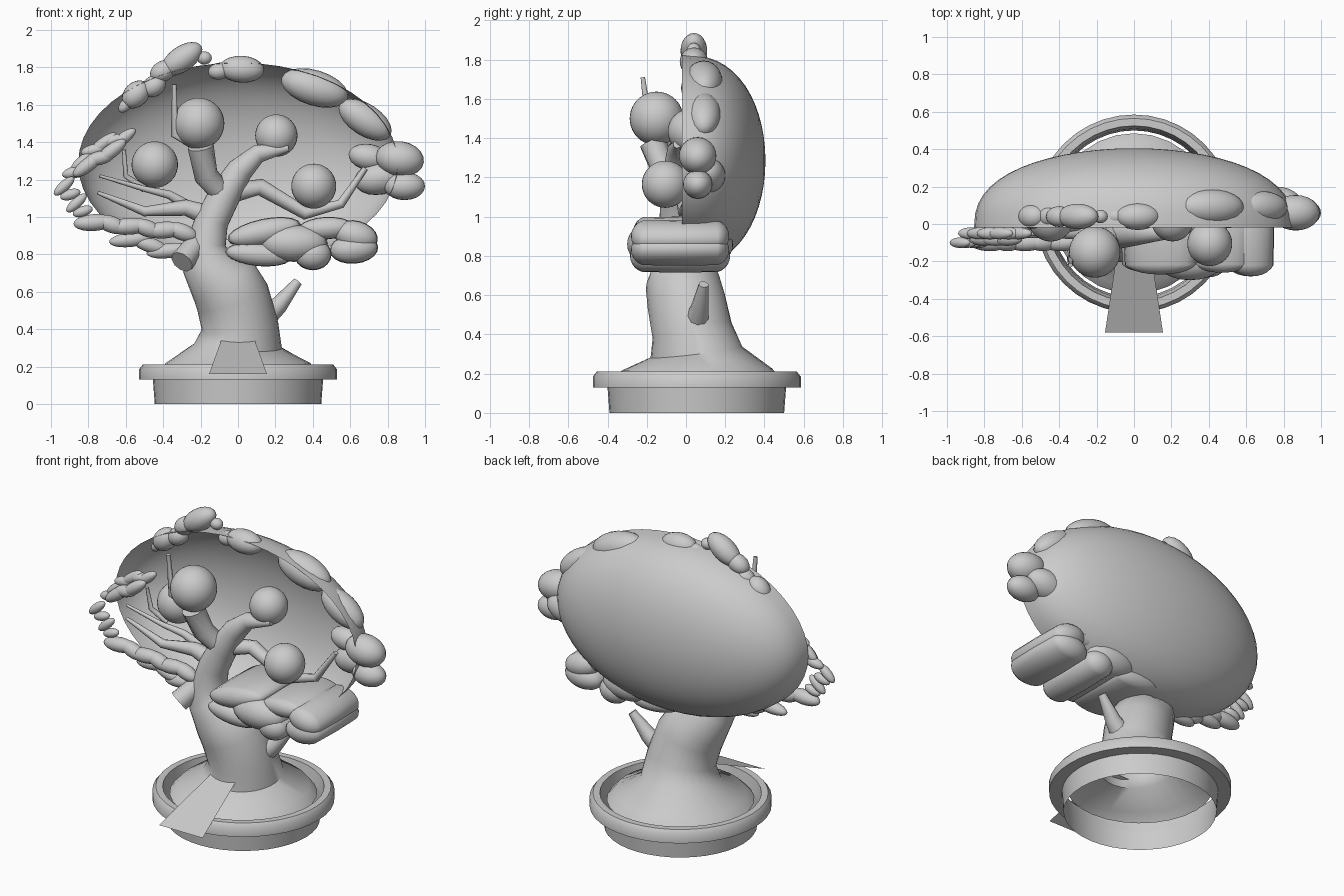
import bpy, bmesh, math
from mathutils import Vector, Matrix

if "Cube" in bpy.data.objects:
    bpy.data.objects.remove(bpy.data.objects["Cube"])

TURN = Matrix.Rotation(math.pi / 2, 4, 'X')
CY = .055


def finish(name, bm, smooth=True):
    bmesh.ops.recalc_face_normals(bm, faces=bm.faces)
    me = bpy.data.meshes.new(name)
    bm.to_mesh(me)
    bm.free()
    ob = bpy.data.objects.new(name, me)
    bpy.context.collection.objects.link(ob)
    if smooth:
        bpy.ops.object.select_all(action='DESELECT')
        ob.select_set(True)
        bpy.context.view_layer.objects.active = ob
        bpy.ops.object.shade_smooth_by_angle(angle=math.radians(50))


def tube(name, co, radii, sides, open_start=False):
    """Round tube through points with a radius at each."""
    bm = bmesh.new()
    rings = []
    for i, (p, r) in enumerate(zip(co, radii)):
        t = (co[min(i + 1, len(co) - 1)] - co[max(i - 1, 0)]).normalized()
        u = t.cross(Vector((0, 1, 0))).normalized()
        v = u.cross(t)
        angles = [math.tau * k / sides for k in range(sides)]
        rings.append([bm.verts.new(p + r * (u * math.cos(a) + v * math.sin(a))) for a in angles])
    for r0, r1 in zip(rings, rings[1:]):
        for k in range(sides):
            bm.faces.new((r0[k - 1], r0[k], r1[k], r1[k - 1]))
    if not open_start:
        bm.faces.new(rings[0])
    bm.faces.new(rings[-1])
    finish(name, bm)


def branch(name, y0, y1, r0, r1, path):
    """Tapering branch along (x, z) points, drifting from y0 to y1."""
    n = len(path) - 1
    co = [Vector((x, y0 + (y1 - y0) * i / n, z)) for i, (x, z) in enumerate(path)]
    tube(name, co, [r0 + (r1 - r0) * i / n for i in range(n + 1)], 10)


def blobs(name, y, items, stretch=0):
    """Ellipsoids (x, z, half length, half height, tilt); stretch draws them out along y."""
    bm = bmesh.new()
    for x, z, a, b, tilt in items:
        rot = Matrix.Rotation(-math.radians(tilt), 3, 'Y')
        ball = bmesh.ops.create_uvsphere(bm, u_segments=20, v_segments=12, radius=1, matrix=TURN)
        for v in ball['verts']:
            c = v.co
            s = 0 if abs(c.y) < .01 else math.copysign(stretch, c.y)
            v.co = rot @ Vector((c.x * a, c.y * b + s, c.z * b)) + Vector((x, y, z))
    finish(name, bm)


def leaf_chain(name, y, start, end, count, a, b, tilt, bow=0):
    """Overlapping leaves spaced along a bowed line."""
    items = []
    for i in range(count):
        t = i / (count - 1)
        x, z = (p + (q - p) * t for p, q in zip(start, end))
        items.append((x, z + bow * math.sin(math.pi * t), a * (1 - .2 * (i % 2)), b,
                      tilt + 12 * (-1) ** i))
    blobs(name, y, items)


# Pot wall with a hollow overhanging rim, open above and below
bm = bmesh.new()
vs = [bm.verts.new((r, CY, z)) for r, z in
      ((.445, 0), (.455, .13), (.53, .13), (.53, .185), (.51, .21), (.47, .21), (.455, .13))]
es = [bm.edges.new(e) for e in zip(vs, vs[1:])]
bmesh.ops.spin(bm, geom=vs + es, cent=(0, CY, 0), axis=(0, 0, 1), angle=math.tau, steps=40)
bmesh.ops.remove_doubles(bm, verts=bm.verts, dist=1e-4)
finish("pot", bm)

# Flared root mound and leaning trunk
trunk = [(0, .17, .43), (0, .22, .385), (0, .31, .235), (.01, .42, .205), (-.03, .57, .2),
         (-.08, .66, .19), (-.17, .76, .135), (-.17, .86, .105), (-.14, .98, .09),
         (-.07, 1.12, .085), (.01, 1.25, .07), (.11, 1.34, .05), (.27, 1.37, .02)]
tube("trunk", [Vector((x, CY - .1 * min(1, max(0, z - .3) / .5), z)) for x, z, r in trunk],
     [r for x, z, r in trunk], 28, True)

# Hollow canopy shell, open at the front
bm = bmesh.new()
bmesh.ops.create_uvsphere(bm, u_segments=48, v_segments=28, radius=1, matrix=TURN)
bmesh.ops.delete(bm, geom=[v for v in bm.verts if v.co.y < -.001], context='VERTS')
for v in bm.verts:
    v.co = (v.co.x * .855, .425 * max(v.co.y, 0) ** .8 - .02, 1.285 + v.co.z * .54)
finish("canopy_shell", bm)

# Sloping plaque resting on the pot rim
bm = bmesh.new()
bm.faces.new([bm.verts.new((s * w, y, z)) for s, w, y, z in
              ((-1, .155, -.58, .16), (1, .155, -.58, .16), (1, .09, -.15, .34), (-1, .09, -.15, .34))])
finish("front_plaque", bm, False)

# Round fruit
for x, y, z, r in ((-.21, -.15, 1.5, .137), (.205, .02, 1.435, .113),
                   (-.445, .03, 1.28, .124), (.405, -.105, 1.165, .12)):
    bm = bmesh.new()
    bmesh.ops.create_uvsphere(bm, u_segments=32, v_segments=20, radius=r,
                              matrix=Matrix.Translation((x, y, z)))
    finish("fruit", bm)

# Branches, twigs and cut stubs
branch("upper_branch", -.04, -.17, .06, .07, [(-.06, 1.1), (-.17, 1.22), (-.2, 1.38)])
branch("upper_twig", -.15, -.22, .03, .012, [(-.18, 1.36), (-.34, 1.44), (-.34, 1.71)])
branch("left_branch", -.03, -.06, .06, .01, [(-.14, 1), (-.28, 1.05), (-.5, 1.03), (-.75, 1.13)])
branch("left_twig", 0, -.07, .03, .008, [(-.27, 1.06), (-.37, 1.12), (-.5, 1.15), (-.74, 1.22)])
branch("left_twig_tip", 0, -.05, .02, .01, [(-.5, 1.15), (-.6, 1.22), (-.61, 1.36)])
branch("right_branch", -.03, .02, .055, .015,
       [(-.03, 1.13), (.12, 1.16), (.36, 1.02), (.55, 1.07), (.68, 1.26)])
branch("right_stub", .05, .09, .07, .025, [(.12, .45), (.22, .53), (.32, .655)])
branch("left_stub", -.07, -.17, .06, .065, [(-.22, .86), (-.3, .76)])

# Foliage along the top edge of the shell
blobs("top_left_foliage", .04, [
    (-.3, 1.845, .125, .068, 35), (-.4, 1.78, .075, .055, 30), (-.18, 1.85, .04, .035, 0),
    (-.545, 1.655, .085, .065, 45), (-.45, 1.7, .07, .055, 35), (-.6, 1.6, .05, .03, 50),
    (.02, 1.79, .12, .072, -3), (-.1, 1.78, .06, .045, 10)])
blobs("top_right_foliage", .09, [(.41, 1.69, .185, .095, -17), (.68, 1.52, .16, .085, -33)])

# Foliage on the right edge
blobs("right_foliage", .06, [(.865, 1.31, .13, .095, -8), (.89, 1.165, .11, .075, 0)])
blobs("right_back_foliage", .11, [(.7, 1.32, .11, .07, -10), (.76, 1.21, .14, .09, 12)])

# Deep cushions at the lower right
blobs("lower_right_foliage", -.03, [
    (.14, .92, .2, .07, 12), (.11, .8, .18, .063, -5), (.4, .8, .1, .085, 0),
    (.62, .83, .13, .08, 5), (.3, .86, .18, .1, 0), (.47, .94, .15, .06, 3),
    (.63, .9, .12, .08, -15)], .17)

# Slim leaves on the left side
leaf_chain("left_upper_leaves", -.05, (-.62, 1.415), (-.87, 1.24), 6, .09, .032, 25, .05)
leaf_chain("left_inner_leaves", -.08, (-.68, 1.35), (-.8, 1.28), 3, .1, .037, 25)
leaf_chain("left_tip_leaves", -.1, (-.93, 1.165), (-.83, 1.03), 4, .07, .028, 30)
leaf_chain("lower_left_leaves", -.1, (-.77, .97), (-.3, .92), 6, .11, .045, -8)
leaf_chain("bottom_left_leaves", -.04, (-.57, .88), (-.37, .82), 3, .12, .04, -5)
